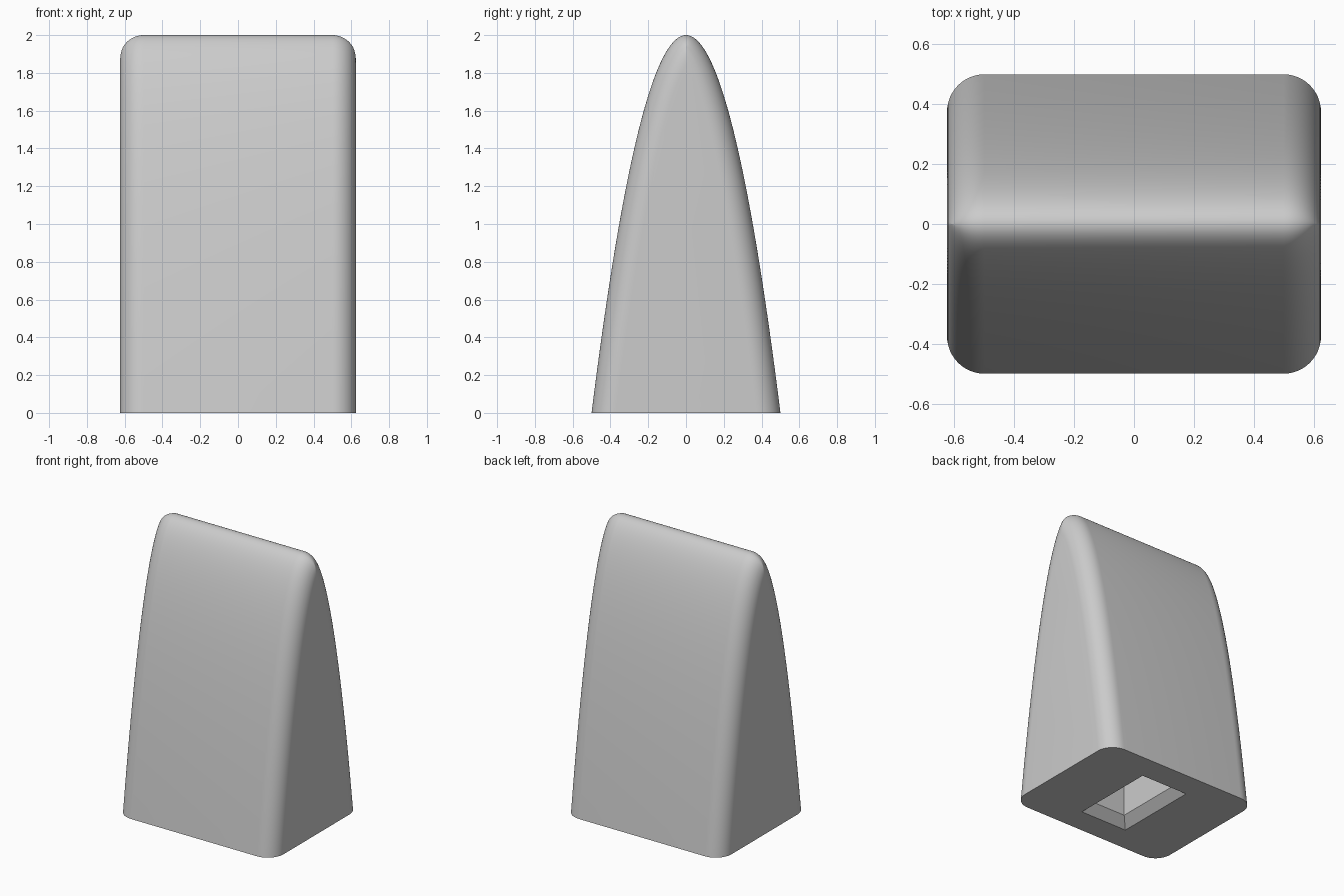
import bpy
import bmesh
import math

cube = bpy.data.objects.get("Cube")
if cube:
    bpy.data.objects.remove(cube, do_unlink=True)

HEIGHT = 2.0
HALF_X = 0.625
FILLET = 0.125
STEPS = 36           # points along each half of the arch
ROUND = 12           # points across each rounded end
K = 8.0              # arch: z = HEIGHT - K * y^2
SOCKET = (0.1875, 0.3125)
CHAMFER = 0.0625
DEPTH = 1.0


def arch_section(d):
    """Half arch moved inward by d, from the base up to the ridge, then mirrored."""
    def slope(s):
        return math.sqrt(1 + (2 * K * s) ** 2)

    s_max = 0.5
    for _ in range(20):
        s_max = math.sqrt((HEIGHT - d / slope(s_max)) / K)
    s_min = math.sqrt(max(0.0, d * d - (0.5 / K) ** 2))
    half = []
    for i in range(STEPS + 1):
        s = s_max + (s_min - s_max) * i / STEPS
        half.append((s - d * 2 * K * s / slope(s), HEIGHT - K * s * s - d / slope(s)))
    half[0] = (half[0][0], 0.0)
    half[-1] = (0.0, half[-1][1])
    return half + [(-y, z) for y, z in reversed(half[:-1])]


bm = bmesh.new()

# Arched body with rounded ends
angles = [math.pi / 2 * i / ROUND for i in range(ROUND + 1)]
right_end = [(HALF_X - FILLET * (1 - math.sin(a)), FILLET * (1 - math.cos(a))) for a in angles]
stations = [(-x, d) for x, d in reversed(right_end)] + right_end
rings = [[bm.verts.new((x, y, z)) for y, z in arch_section(d)] for x, d in stations]
for a, b in zip(rings, rings[1:]):
    for i in range(len(a) - 1):
        bm.faces.new((a[i], a[i + 1], b[i + 1], b[i]))
bm.faces.new(rings[0])
bm.faces.new(rings[-1])


# Rectangular socket with a chamfered mouth
def rectangle(inset, z):
    x, y = SOCKET[0] - inset, SOCKET[1] - inset
    return [bm.verts.new((sx * x, sy * y, z)) for sx, sy in ((-1, -1), (1, -1), (1, 1), (-1, 1))]


loops = [rectangle(0, 0), rectangle(CHAMFER, CHAMFER), rectangle(CHAMFER, DEPTH)]
for a, b in zip(loops, loops[1:]):
    for i in range(4):
        j = (i + 1) % 4
        bm.faces.new((a[i], a[j], b[j], b[i]))
bm.faces.new(loops[-1])

# Flat base around the socket
border = [e for e in bm.edges if e.is_boundary]
bmesh.ops.triangle_fill(bm, edges=border, use_beauty=True, normal=(0, 0, -1))
bmesh.ops.recalc_face_normals(bm, faces=bm.faces)

mesh = bpy.data.meshes.new("arched_cap")
bm.to_mesh(mesh)
bm.free()
cap = bpy.data.objects.new("arched_cap", mesh)
bpy.context.collection.objects.link(cap)

# Plain grey material
grey = bpy.data.materials.new("light_grey")
grey.use_nodes = True
color = (0.6, 0.6, 0.6, 1.0)
grey.diffuse_color = color
grey.node_tree.nodes["Principled BSDF"].inputs["Base Color"].default_value = color
mesh.materials.append(grey)

bpy.ops.object.select_all(action="DESELECT")
cap.select_set(True)
bpy.context.view_layer.objects.active = cap
bpy.ops.object.shade_smooth_by_angle(angle=math.radians(40))
